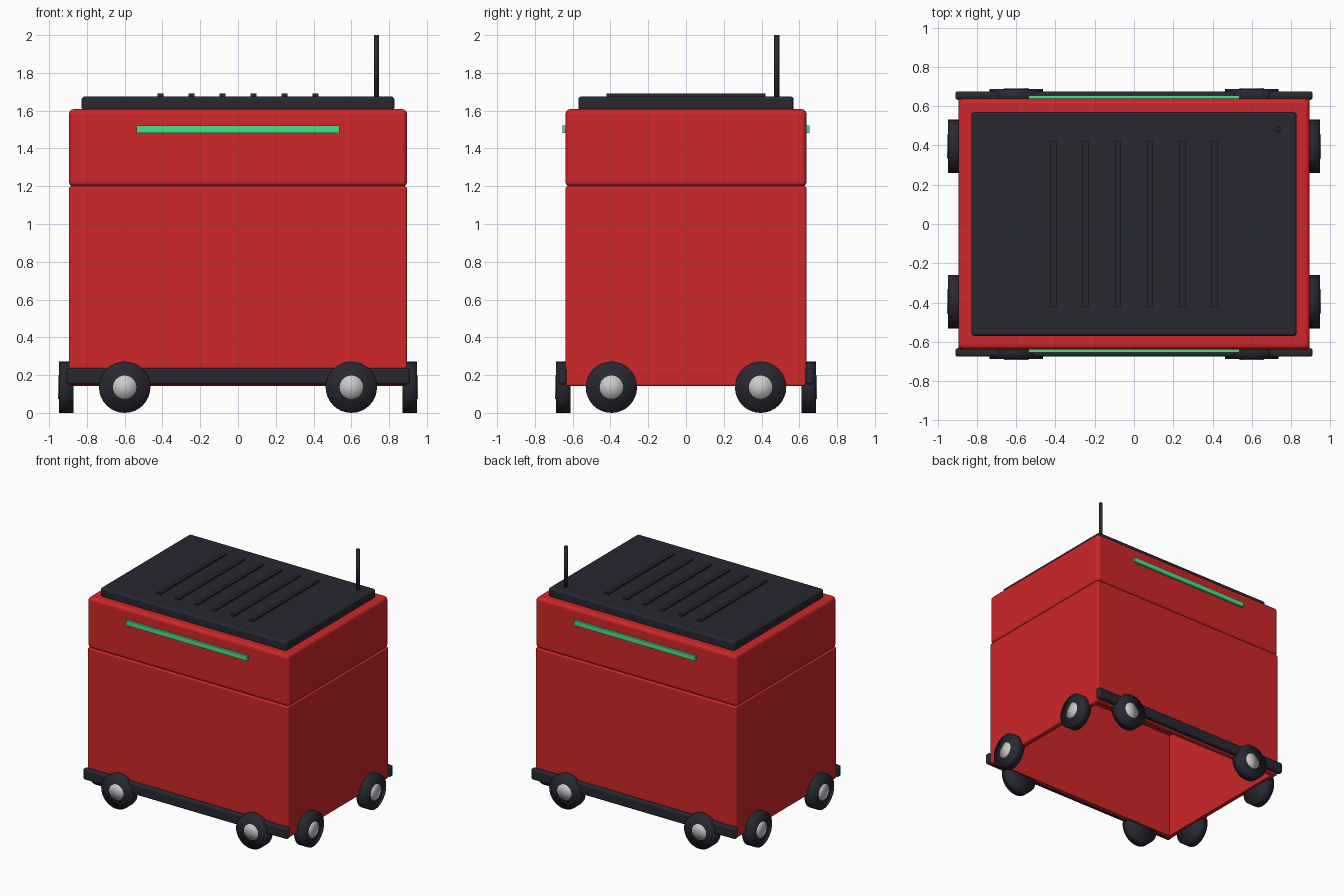
import bpy
import bmesh
from mathutils import Matrix, Vector

cube = bpy.data.objects.get("Cube")
if cube:
    bpy.data.objects.remove(cube, do_unlink=True)


def make_material(name, color):
    mat = bpy.data.materials.new(name)
    mat.use_nodes = True
    mat.diffuse_color = (*color, 1)
    shader = next(n for n in mat.node_tree.nodes if n.type == 'BSDF_PRINCIPLED')
    shader.inputs["Base Color"].default_value = (*color, 1)
    return mat


RED = make_material("red paint", (0.62, 0.02, 0.021))
DARK = make_material("dark rubber", (0.021, 0.021, 0.032))
GREEN = make_material("green light", (0.075, 0.74, 0.27))
GREY = make_material("light grey metal", (0.6, 0.6, 0.6))


def finish(bm, name, mat, smooth=False):
    for face in bm.faces:
        face.smooth = smooth
    mesh = bpy.data.meshes.new(name)
    bm.to_mesh(mesh)
    bm.free()
    mesh.materials.append(mat)
    obj = bpy.data.objects.new(name, mesh)
    bpy.context.collection.objects.link(obj)
    return obj


def box(name, low, high, mat, bevel=0.0, hollow=0.0):
    """Box between two corners, with rounded edges and an optional cavity from below."""
    low, high = Vector(low), Vector(high)
    bm = bmesh.new()
    bmesh.ops.create_cube(bm, size=1)
    bmesh.ops.scale(bm, vec=high - low, verts=bm.verts)
    bmesh.ops.translate(bm, vec=(low + high) / 2, verts=bm.verts)
    if bevel:
        bmesh.ops.bevel(bm, geom=bm.edges[:], offset=bevel, segments=3,
                        profile=0.5, affect='EDGES')
    if hollow:
        # Leave a rim round the base, then push the base up as the ceiling
        base = min(bm.faces, key=lambda f: f.calc_center_median().z)
        for rim in (0.028, 0.0):
            bmesh.ops.inset_region(bm, faces=[base], thickness=rim, use_even_offset=True)
        bmesh.ops.translate(bm, vec=(0, 0, hollow), verts=base.verts)
    return finish(bm, name, mat)


def cylinder(name, start, end, radius, mat, sides=32):
    """Smooth cylinder running from start to end."""
    start, end = Vector(start), Vector(end)
    axis = end - start
    turn = Vector((0, 0, 1)).rotation_difference(axis).to_matrix().to_4x4()
    bm = bmesh.new()
    bmesh.ops.create_cone(bm, cap_ends=True, cap_tris=True, segments=sides,
                          radius1=radius, radius2=radius, depth=axis.length,
                          matrix=Matrix.Translation((start + end) / 2) @ turn)
    return finish(bm, name, mat, smooth=True)


# Hollow body, lid and top panel
HALF_X, HALF_Y = 0.895, 0.638
box("body", (-HALF_X, -HALF_Y, 0.142), (HALF_X, HALF_Y, 1.2), RED, 0.012, hollow=0.88)
box("lid", (-HALF_X, -HALF_Y, 1.198), (HALF_X, HALF_Y, 1.608), RED, 0.025)
box("top_panel", (-0.828, -0.57, 1.6), (0.828, 0.57, 1.675), DARK, 0.016)

# Raised ribs on the top panel
for i in range(6):
    x = (i - 2.5) * 0.164
    box(f"top_rib_{i + 1}", (x - 0.015, -0.42, 1.665), (x + 0.015, 0.42, 1.69), DARK)

# Antenna
cylinder("antenna", (0.733, 0.48, 1.66), (0.733, 0.48, 2.0), 0.014, DARK, 16)


def wheel(name, center, outward):
    """Tyre and hub whose outer face points along outward."""
    center, outward = Vector(center), Vector(outward)
    cylinder(name + "_tyre", center, center + outward * 0.077, 0.136, DARK)
    cylinder(name + "_hub", center + outward * 0.03, center + outward * 0.082, 0.062, GREY, 24)


# Bumper rails, light strips and wheels on the front and back
for label, side in (("front", -1), ("back", 1)):
    ys = sorted((side * 0.632, side * 0.676))
    box(label + "_rail", (-0.91, ys[0], 0.15), (0.91, ys[1], 0.238), DARK, 0.014)
    ys = sorted((side * 0.625, side * 0.655))
    box(label + "_light_strip", (-0.538, ys[0], 1.482), (0.538, ys[1], 1.521), GREEN)
    for hand, x in (("right", -0.6), ("left", 0.6)):
        wheel(f"{label}_{hand}_wheel", (x, side * 0.611, 0.136), (0, side, 0))

# Wheels on the two sides
for label, side in (("right", -1), ("left", 1)):
    for end, y in (("front", -0.395), ("back", 0.395)):
        wheel(f"{label}_side_{end}_wheel", (side * 0.871, y, 0.136), (side, 0, 0))
